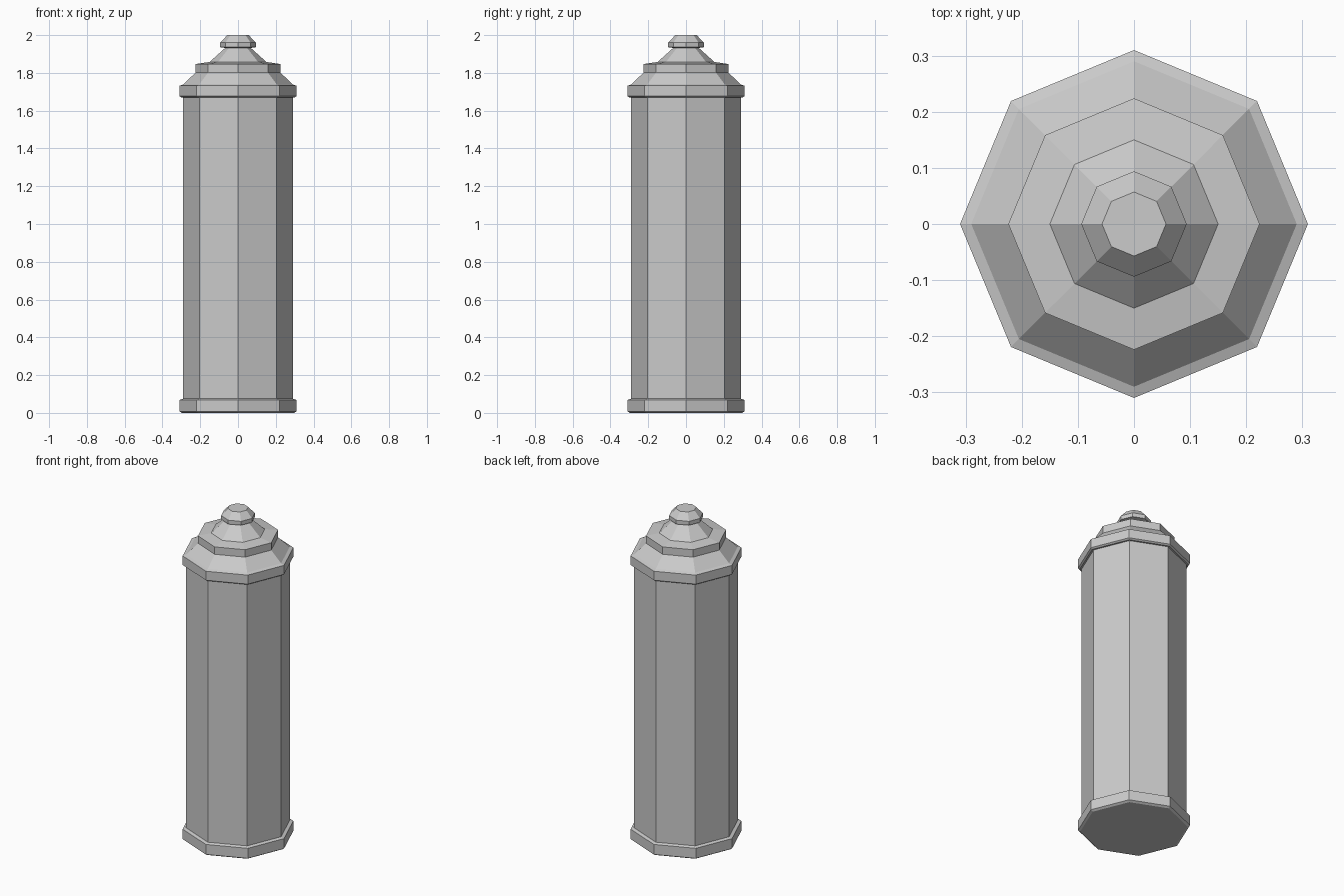
import bpy, bmesh
from math import cos, sin, tau

if "Cube" in bpy.data.objects:
    bpy.data.objects.remove(bpy.data.objects["Cube"])

SIDES = 8


def lathe(name, profile, close_bottom=False, close_top=False):
    """Eight-sided flat-faced turning of a (radius, height) profile."""
    bm = bmesh.new()
    rings = [[bm.verts.new((r * cos(tau * i / SIDES), r * sin(tau * i / SIDES), z))
              for i in range(SIDES)] for r, z in profile]
    for low, high in zip(rings, rings[1:]):
        for i in range(SIDES):
            j = (i + 1) % SIDES
            bm.faces.new((low[i], low[j], high[j], high[i]))
    if close_bottom:
        bm.faces.new(rings[0][::-1])
    if close_top:
        bm.faces.new(rings[-1])
    mesh = bpy.data.meshes.new(name)
    bm.to_mesh(mesh)
    bm.free()
    obj = bpy.data.objects.new(name, mesh)
    bpy.context.collection.objects.link(obj)
    return obj


# Plinth with a small chamfer underneath; its lip meets the shaft
lathe("base", [(0.297, 0), (0.31, 0.008), (0.31, 0.069), (0.29, 0.075)],
      close_bottom=True)

# Tall shaft
lathe("shaft", [(0.29, 0.075), (0.29, 1.67)])

# Stepped cap: rim, sloping roof, upper collar and shallow ledge
lathe("cap", [(0.29, 1.67), (0.30, 1.67), (0.31, 1.677), (0.31, 1.732), (0.29, 1.739),
              (0.224, 1.802), (0.224, 1.847), (0.15, 1.858)])

# Finial: tapering neck and knob
lathe("finial", [(0.15, 1.858), (0.068, 1.932), (0.094, 1.936), (0.094, 1.96),
                 (0.057, 2.0)], close_top=True)
